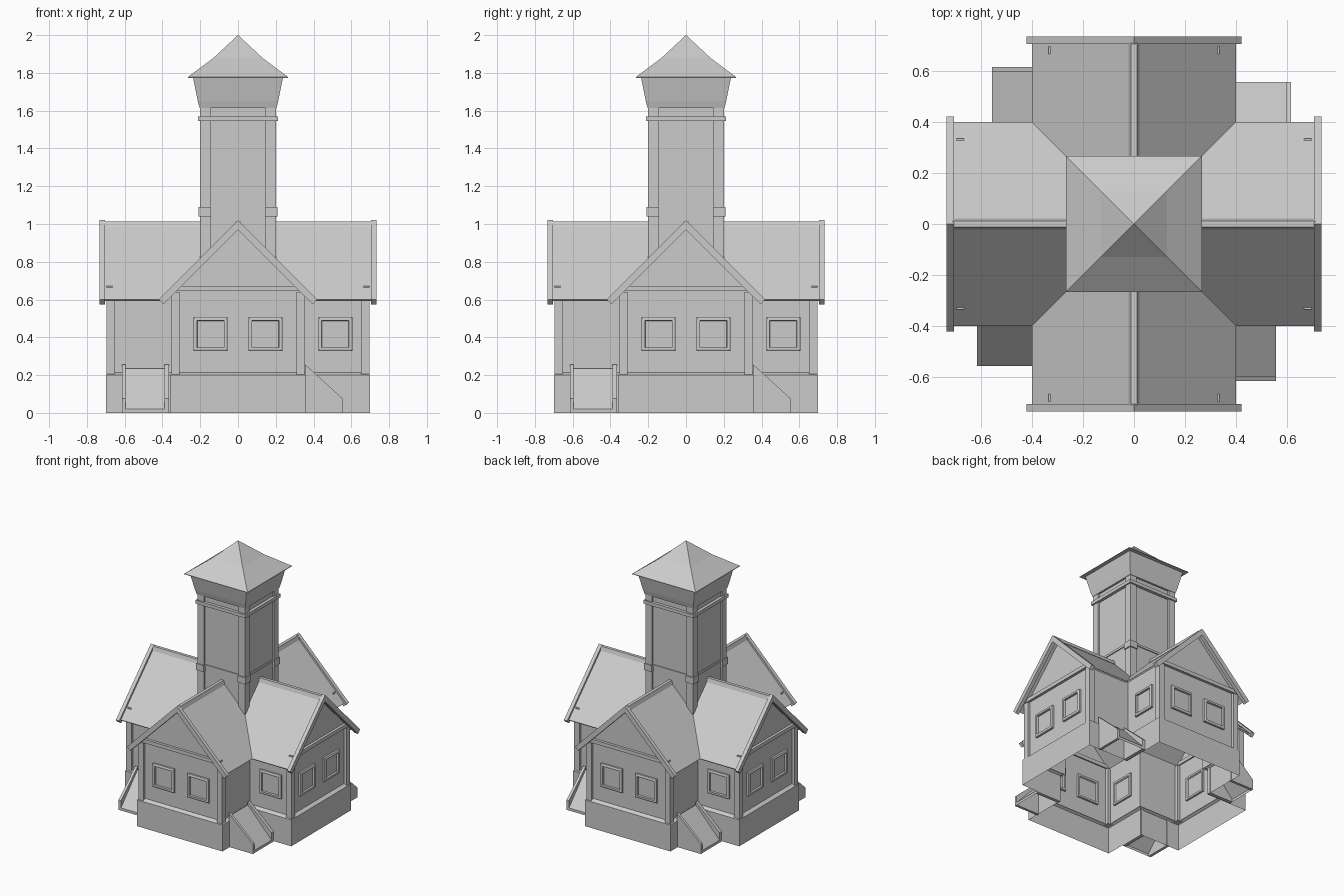
import bpy, bmesh, math

if "Cube" in bpy.data.objects:
    bpy.data.objects.remove(bpy.data.objects["Cube"])


def make(name, verts, faces, turns=4, fix=True):
    """Mesh object, repeated around the z axis for four-fold symmetry."""
    me = bpy.data.meshes.new(name)
    me.from_pydata(verts, [], faces)
    if fix:
        bm = bmesh.new()
        bm.from_mesh(me)
        bmesh.ops.recalc_face_normals(bm, faces=bm.faces)
        bm.to_mesh(me)
        bm.free()
    obs = []
    for i in range(turns):
        ob = bpy.data.objects.new(name, me)
        ob.rotation_euler.z = i * math.pi / 2
        bpy.context.collection.objects.link(ob)
        obs.append(ob)
    return obs


def prism(name, prof, y0, y1):
    """Closed x-z profile extruded along y."""
    n = len(prof)
    verts = [(x, y, z) for y in (y0, y1) for x, z in prof]
    faces = [tuple(range(n)), tuple(range(2 * n - 1, n - 1, -1))]
    faces += [(i, i + n, (i + 1) % n + n, (i + 1) % n) for i in range(n)]
    return make(name, verts, faces)


def box(name, x0, x1, y0, y1, z0, z1):
    return prism(name, [(x0, z0), (x1, z0), (x1, z1), (x0, z1)], y0, y1)


def square_loft(name, rings):
    """Square rings (half width, z) joined and capped."""
    verts = [(sx * h, sy * h, z) for h, z in rings
             for sx, sy in ((-1, -1), (1, -1), (1, 1), (-1, 1))]
    faces = [(0, 3, 2, 1)]
    for r in range(len(rings) - 1):
        for i in range(4):
            a, b, j = r * 4, r * 4 + 4, (i + 1) % 4
            faces.append((a + i, a + j, b + j, b + i))
    e = len(verts)
    faces.append((e - 4, e - 3, e - 2, e - 1))
    return make(name, verts, faces, turns=1)


def window(name, cx, cy, cz, side=False):
    """Square frame with stepped pane, sitting through a wall."""
    rings = [(.09, -.014), (.09, .014), (.082, .018), (.072, .018), (.07, .004)]
    rings = [(.07, -.006), (.075, -.014)] + rings
    verts = []
    for h, d in rings:
        for sx, sz in ((-1, -1), (1, -1), (1, 1), (-1, 1)):
            u, w = sx * h, cz + sz * h
            verts.append((cx - d, cy - u, w) if side else (cx + u, cy - d, w))
    faces = [(0, 3, 2, 1)]
    for r in range(len(rings) - 1):
        for i in range(4):
            a, b, j = r * 4, r * 4 + 4, (i + 1) % 4
            faces.append((a + i, a + j, b + j, b + i))
    e = len(verts)
    faces.append((e - 4, e - 3, e - 2, e - 1))
    make(name, verts, faces)


# Foundation skirt with sloped top lip, open underneath
verts = []
for w, d, z in ((.36, .70, 0), (.36, .70, .2), (.335, .675, .215)):
    verts += [(-w, -w, z), (-w, -d, z), (w, -d, z), (w, -w, z)]
make("foundation", verts, [(r + i, r + i + 1, r + i + 5, r + i + 4)
                           for r in (0, 4) for i in range(3)], fix=False)

# Walls with gable end
w, d, zb, zt = .335, .675, .205, .66
make("arm_walls",
     [(-w, -w, zb), (-w, -d, zb), (w, -d, zb), (w, -w, zb),
      (-w, -w, zt), (-w, -d, zt), (w, -d, zt), (w, -w, zt), (0, -d, .99)],
     [(0, 1, 5, 4), (1, 2, 6, 8, 5), (2, 3, 7, 6)], fix=False)

# Corner posts and gable tie beam
for s in (-1, 1):
    xs = sorted((s * .31, s * .352))
    box("corner_post", *xs, -.695, -.65, .2, .64)
box("gable_beam", -.335, .335, -.695, -.665, .645, .673)

# Windows: two in the front and one on the left flank of each arm
for x in (-.145, .145):
    window("front_window", x, -.675, .417)
window("side_window", -.335, -.515, .417, side=True)

# Roof slopes, mitred at the valleys
for ob in make("roof",
               [(0, 0, 1), (0, -.715, 1), (.4, -.715, .6), (.4, -.4, .6),
                (-.4, -.715, .6), (-.4, -.4, .6)],
               [(0, 1, 2, 3), (0, 5, 4, 1)], fix=False):
    m = ob.modifiers.new("thickness", 'SOLIDIFY')
    m.thickness = .012
    m.offset = -1

# Ridge cap and barge boards
prism("ridge_cap", [(-.022, .982), (-.012, 1.012), (.012, 1.012), (.022, .982)], -.71, -.15)
prism("barge_board", [(0, 1.02), (.42, .6), (.395, .575), (0, .97),
                      (-.395, .575), (-.42, .6)], -.733, -.705)

# Side ramp: two rails and a sloping deck
rail = [(.355, 0), (.555, 0), (.555, .075), (.355, .257)]
prism("ramp_rail", rail, -.615, -.595)
prism("ramp_rail", rail, -.39, -.365)
make("ramp_deck", [(.355, -.6, .235), (.555, -.6, .02), (.555, -.38, .02), (.355, -.38, .235),
                   (.555, -.6, 0), (.555, -.38, 0)],
     [(0, 1, 2, 3), (1, 4, 5, 2)], fix=False)

# Tower shaft, corner posts, brackets and upper band
square_loft("tower_shaft", [(.188, .8), (.188, 1.63)])
box("tower_post", .145, .2, -.2, -.145, .79, 1.63)
box("tower_bracket", .143, .208, -.208, -.143, 1.04, 1.09)
box("tower_rail", -.145, .145, -.195, -.17, 1.075, 1.092)
square_loft("tower_band", [(.211, 1.545), (.211, 1.57)])

# Flared cap and slightly concave pyramid roof
square_loft("tower_cap", [(.203, 1.613), (.213, 1.65), (.238, 1.775)])
square_loft("tower_roof", [(.266, 1.773), (.266, 1.777), (.13, 1.879), (.0005, 2.0)])
